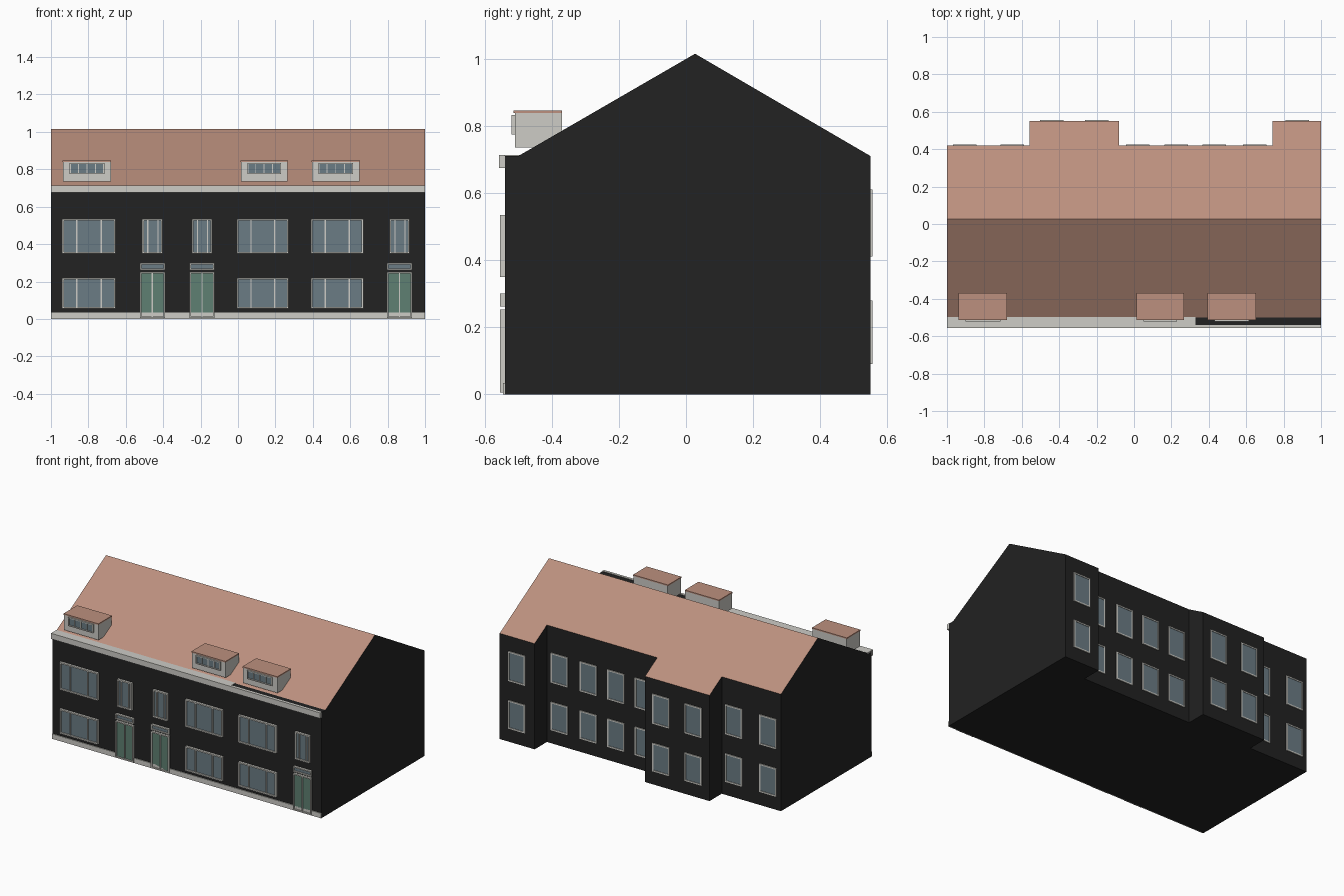
import bpy, bmesh

cube = bpy.data.objects.get("Cube")
if cube:
    bpy.data.objects.remove(cube)


def material(name, hex_code):
    rgb = [int(hex_code[i:i + 2], 16) / 255 for i in (0, 2, 4)]
    lin = [c / 12.92 if c < 0.04 else ((c + 0.055) / 1.055) ** 2.4 for c in rgb]
    m = bpy.data.materials.new(name)
    m.use_nodes = True
    m.diffuse_color = (*lin, 1)
    m.node_tree.nodes["Principled BSDF"].inputs["Base Color"].default_value = (*lin, 1)
    return m


WALL = material("black_wall", "222222")
ROOF = material("terracotta_roof", "BC907E")
TRIM = material("pale_grey_trim", "CDCCC6")
GLASS = material("blue_grey_glass", "6B7C85")
DOOR = material("green_door", "5E8072")


def finish(bm, name, mats):
    mesh = bpy.data.meshes.new(name)
    bm.to_mesh(mesh)
    bm.free()
    for m in mats:
        mesh.materials.append(m)
    obj = bpy.data.objects.new(name, mesh)
    bpy.context.collection.objects.link(obj)
    return obj


def add_box(bm, x, y, z, mat=0):
    """Box from (low, high) ranges."""
    verts = bmesh.ops.create_cube(bm, size=1)["verts"]
    for v in verts:
        v.co = [r[0] if c < 0 else r[1] for c, r in zip(v.co, (x, y, z))]
    for f in {f for v in verts for f in v.link_faces}:
        f.material_index = mat


def box(name, x, y, z, mat):
    bm = bmesh.new()
    add_box(bm, x, y, z)
    return finish(bm, name, [mat])


def add_prism(bm, profile, x0, x1, caps=(True, True)):
    """Extrude a (y, z) profile along x."""
    a, b = [[bm.verts.new((x, y, z)) for y, z in profile] for x in (x0, x1)]
    n = len(profile)
    for i in range(n):
        j = (i + 1) % n
        bm.faces.new((a[i], a[j], b[j], b[i]))
    if caps[0]:
        bm.faces.new(a[::-1])
    if caps[1]:
        bm.faces.new(b)
    bm.normal_update()


def framed_unit(name, x, z, y, side, splits=(), fill=GLASS, bar=0.009, depth=0.015):
    """Framed panel on a wall at y, standing out along side (-1 front, 1 back)."""
    bm = bmesh.new()

    def span(d):
        return tuple(sorted((y - side * 0.005, y + side * d)))

    add_box(bm, (x[0] + bar / 2, x[1] - bar / 2), span(depth * 0.4),
            (z[0] + bar / 2, z[1] - bar / 2), 1)
    for low in (z[0], z[1] - bar):
        add_box(bm, x, span(depth), (low, low + bar))
    inner = (z[0] + bar, z[1] - bar)
    for low in (x[0], x[1] - bar):
        add_box(bm, (low, low + bar), span(depth), inner)
    for s in splits:
        mid = x[0] + s * (x[1] - x[0])
        add_box(bm, (mid - bar * 0.4, mid + bar * 0.4), span(depth * 0.9), inner)
    return finish(bm, name, [TRIM, fill])


# Main body with pitched roof, stepped along the back
FRONT, RIDGE, TOP, EAVE = -0.54, 0.027, 1.015, 0.71
DEEP, SHALLOW = 0.55, 0.42
bm = bmesh.new()
for x0, x1, back in ((-1, -0.56, SHALLOW), (-0.56, -0.08, DEEP),
                     (-0.08, 0.74, SHALLOW), (0.74, 1, DEEP)):
    back_z = TOP - (TOP - EAVE) / (DEEP - RIDGE) * (back - RIDGE)
    profile = [(FRONT, 0), (FRONT, EAVE), (-0.50, EAVE), (RIDGE, TOP),
               (back, back_z), (back, 0)]
    deep = back == DEEP
    add_prism(bm, profile, x0, x1, (deep or x0 == -1, deep or x1 == 1))
bmesh.ops.recalc_face_normals(bm, faces=bm.faces)
for f in bm.faces:
    f.material_index = 1 if 0.5 < abs(f.normal.z) < 0.99 else 0
finish(bm, "house_body", [WALL, ROOF])

# Gutter board, its flat top, and plinth
box("gutter_board", (-1, 1), (-0.557, FRONT), (0.675, 0.713), TRIM)
box("gutter_top", (-1, 0.33), (FRONT, -0.497), (0.705, 0.713), TRIM)
box("plinth", (-1, 1), (-0.546, FRONT), (0, 0.033), TRIM)

# Wide front windows on both floors
FLOORS = {"lower": (0.055, 0.22), "upper": (0.35, 0.535)}
for i, x in enumerate(((-0.94, -0.655), (-0.005, 0.27), (0.39, 0.67))):
    for floor, z in FLOORS.items():
        framed_unit(f"{floor}_wide_window_{i + 1}", x, z, FRONT, -1, (0.27, 0.73))

# Entrances: double door, transom light and narrow window above
for i, c in enumerate((-0.458, -0.193, 0.863)):
    x = (c - 0.067, c + 0.067)
    framed_unit(f"front_door_{i + 1}", x, (0.005, 0.252), FRONT, -1, (0.5,), DOOR, 0.008)
    framed_unit(f"transom_light_{i + 1}", x, (0.262, 0.30), FRONT, -1, (), GLASS, 0.008)
    framed_unit(f"narrow_window_{i + 1}", (c - 0.054, c + 0.054), FLOORS["upper"],
                FRONT, -1, (0.28, 0.78))

# Dormers
for i, (x0, x1) in enumerate(((-0.935, -0.68), (0.015, 0.265), (0.395, 0.65))):
    bm = bmesh.new()
    add_prism(bm, [(-0.51, 0.735), (-0.51, 0.838), (-0.37, 0.838),
                   (-0.37, 0.77), (-0.45, 0.735)], x0, x1)
    bmesh.ops.recalc_face_normals(bm, faces=bm.faces)
    finish(bm, f"dormer_{i + 1}", [TRIM])
    box(f"dormer_roof_{i + 1}", (x0 - 0.002, x1 + 0.002), (-0.514, -0.369),
        (0.838, 0.846), ROOF)
    framed_unit(f"dormer_window_{i + 1}", (x0 + 0.035, x1 - 0.035), (0.775, 0.833),
                -0.51, -1, (0.25, 0.5, 0.75), GLASS, 0.006, 0.01)

# Back windows on both floors
for i, c in enumerate((-0.905, -0.65, -0.44, -0.2, 0.02, 0.225, 0.43, 0.645, 0.872)):
    wall = DEEP if -0.56 < c < -0.08 or c > 0.74 else SHALLOW
    for floor, z in (("lower", (0.09, 0.28)), ("upper", (0.41, 0.61))):
        framed_unit(f"{floor}_back_window_{i + 1}", (c - 0.063, c + 0.063), z,
                    wall, 1, (), GLASS, 0.009, 0.006)
